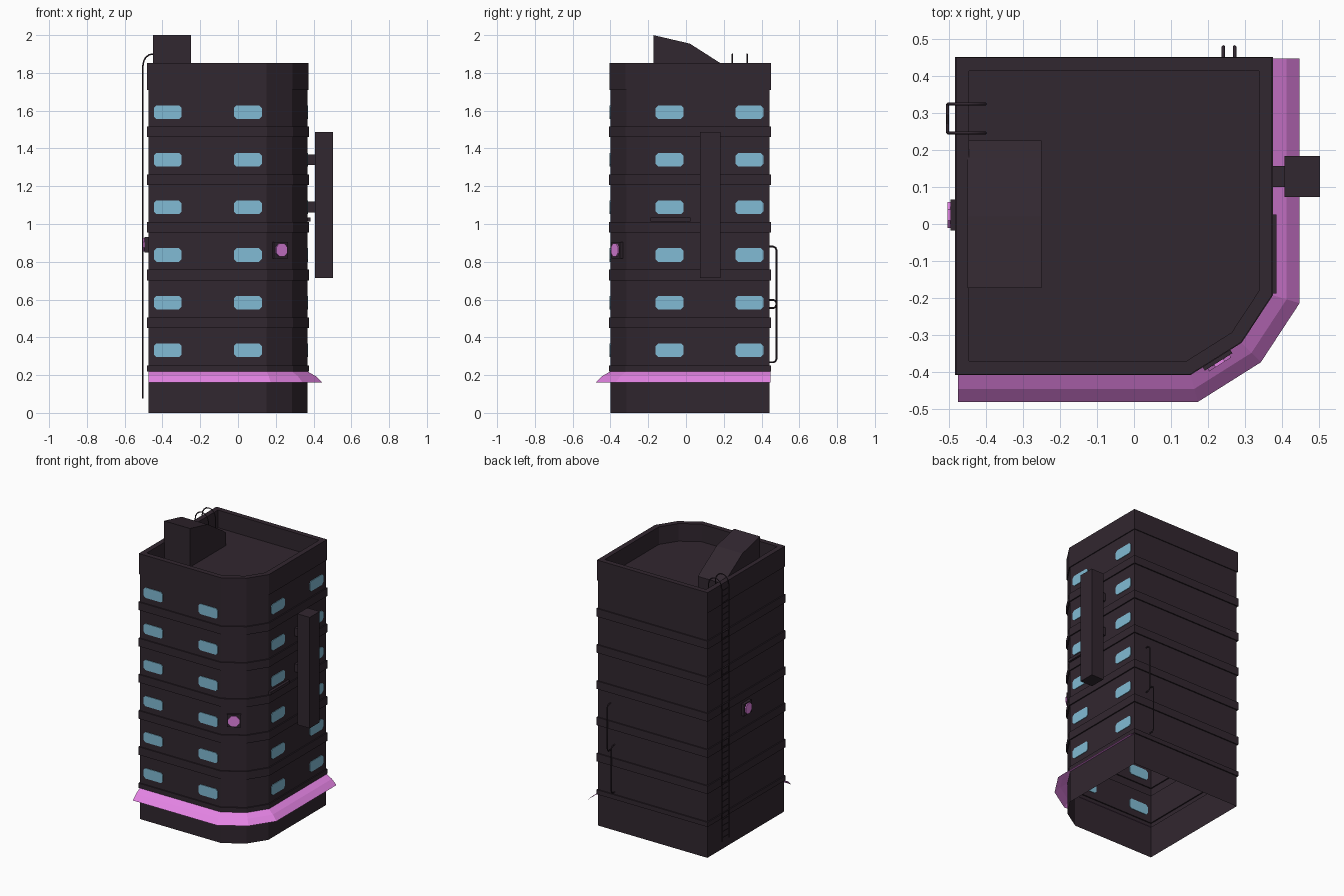
import bpy, bmesh, math
from mathutils import Vector, Matrix

if "Cube" in bpy.data.objects:
    bpy.data.objects.remove(bpy.data.objects["Cube"])


def material(name, col):
    m = bpy.data.materials.new(name)
    m.diffuse_color = (*col, 1)
    m.use_nodes = True
    m.node_tree.nodes["Principled BSDF"].inputs["Base Color"].default_value = m.diffuse_color
    return m


DARK = material("dark plum wall", (0.031, 0.020, 0.029))
BLUE = material("window blue", (0.22, 0.50, 0.66))
PINK = material("neon pink", (0.78, 0.23, 0.78))


def mesh(name, verts, faces, mat, fix=True):
    me = bpy.data.meshes.new(name)
    me.from_pydata([tuple(v) for v in verts], [], faces)
    if fix:
        bm = bmesh.new()
        bm.from_mesh(me)
        bmesh.ops.recalc_face_normals(bm, faces=bm.faces)
        bm.to_mesh(me)
        bm.free()
    me.materials.append(mat)
    ob = bpy.data.objects.new(name, me)
    bpy.context.collection.objects.link(ob)
    return ob


def box(name, x0, x1, y0, y1, z0, z1, mat=DARK):
    v = [(x, y, z) for x in (x0, x1) for y in (y0, y1) for z in (z0, z1)]
    f = [(0, 1, 3, 2), (4, 6, 7, 5), (0, 4, 5, 1), (2, 3, 7, 6), (0, 2, 6, 4), (1, 5, 7, 3)]
    return mesh(name, v, f, mat)


def plate(name, outline, centre, normal, d0, d1, mat):
    """Extrude a (sideways, up) outline along a horizontal normal from d0 to d1."""
    n = Vector(normal).normalized()
    side, up, c = Vector((-n.y, n.x, 0)), Vector((0, 0, 1)), Vector(centre)
    k = len(outline)
    v = [c + side * a + up * b + n * d for d in (d0, d1) for a, b in outline]
    f = [tuple(range(k)), tuple(range(k, 2 * k))]
    f += [(i, (i + 1) % k, k + (i + 1) % k, k + i) for i in range(k)]
    return mesh(name, v, f, mat)


def rect(w, h):
    return [(-w, -h), (w, -h), (w, h), (-w, h)]


def cut_rect(w, h, c):
    return [(-w + c, -h), (w - c, -h), (w, -h + c), (w, h - c),
            (w - c, h), (-w + c, h), (-w, h - c), (-w, -h + c)]


def tubes(name, paths, r):
    cu = bpy.data.curves.new(name, 'CURVE')
    cu.dimensions = '3D'
    cu.bevel_depth = r
    cu.bevel_resolution = 0
    cu.use_fill_caps = True
    for p in paths:
        s = cu.splines.new('POLY')
        s.points.add(len(p) - 1)
        for q, co in zip(s.points, p):
            q.co = (*co, 1)
    cu.materials.append(DARK)
    ob = bpy.data.objects.new(name, cu)
    bpy.context.collection.objects.link(ob)


# Footprint with the front right corner cut in two facets
FOOT = [(-0.475, -0.40), (0.15, -0.40), (0.285, -0.315), (0.367, -0.19), (0.367, 0.443), (-0.475, 0.443)]


def ring(o):
    out = []
    for i, p in enumerate(FOOT):
        p = Vector(p)
        a = (p - Vector(FOOT[i - 1])).normalized()
        b = (Vector(FOOT[(i + 1) % len(FOOT)]) - p).normalized()
        na, nb = Vector((a.y, -a.x)), Vector((b.y, -b.x))
        out.append(p + (na + nb) * (o / (1 + na.dot(nb))))
    return out


# Walls: stacked rings with floor bands, parapet and sunken roof, open below
levels = [(0, 0), (0.22, 0), (0.22, 0.008), (0.252, 0.008), (0.252, 0)]
for i in range(5):
    z = 0.4775 + 0.2525 * i
    levels += [(z - 0.028, 0), (z - 0.028, 0.008), (z + 0.028, 0.008), (z + 0.028, 0)]
levels += [(1.71, 0), (1.71, 0.006), (1.853, 0.006), (1.853, -0.03), (1.73, -0.03)]
verts, faces, n = [], [], len(FOOT)
for k, (z, o) in enumerate(levels):
    verts += [(p.x, p.y, z) for p in ring(o)]
    if k:
        a, b = (k - 1) * n, k * n
        faces += [(a + i, a + (i + 1) % n, b + (i + 1) % n, b + i) for i in range(n)]
faces.append(tuple(range(len(verts) - n, len(verts))))
mesh("building_walls_and_roof", verts, faces, DARK, fix=False)

# Awning along front, corner and right side
verts, faces = [], []
prof = [(-0.002, 0.221), (0.045, 0.194), (0.08, 0.16)]
for o, z in prof:
    for i, p in enumerate(ring(o)[:5]):
        x = -0.475 if i == 0 else p.x
        y = 0.447 if i == 4 else p.y
        verts.append((x, y, z))
for k in range(2):
    faces += [(k * 5 + i, k * 5 + 5 + i, k * 5 + 6 + i, k * 5 + 1 + i) for i in range(4)]
mesh("awning", verts, faces, PINK, fix=False)

# Windows: two columns on the front and two on the right side
win = cut_rect(0.074, 0.036, 0.014)
for r in range(6):
    z = 0.332 + 0.252 * r
    for x in (-0.372, 0.052):
        plate("front_window", win, (x, -0.40, z), (0, -1, 0), -0.004, 0.004, BLUE)
    for y in (-0.087, 0.336):
        plate("side_window", win, (0.367, y, z), (1, 0, 0), -0.004, 0.004, BLUE)

# Sloped stair house on the roof
prof = [(-0.173, 1.725), (0.225, 1.725), (0.225, 1.82), (0.18, 1.853), (0.02, 1.955), (-0.173, 2.0)]
verts = [(x, y, z) for x in (-0.45, -0.25) for y, z in prof]
k = len(prof)
mesh("stair_house", verts, [tuple(range(k)), tuple(range(k, 2 * k))] +
     [(i, (i + 1) % k, k + (i + 1) % k, k + i) for i in range(k)], DARK)

# Hanging vertical sign with brackets
box("blade_sign", 0.407, 0.502, 0.073, 0.183, 0.713, 1.487)
for z in (1.09, 1.34):
    box("sign_bracket", 0.36, 0.41, 0.10, 0.157, z - 0.028, z + 0.028)

# Thin ledge on the right side
box("side_ledge", 0.36, 0.385, -0.188, 0.025, 1.014, 1.034)

# Corner lamp: dark housing with an octagonal pink lens
cn, cc = (0.533, -0.846, 0), (0.219, -0.357, 0.862)
plate("corner_lamp_housing", rect(0.044, 0.044), cc, cn, -0.01, 0.018, DARK)
octagon = [(0.038 * math.cos(math.pi * (i + 0.5) / 4), 0.038 * math.sin(math.pi * (i + 0.5) / 4)) for i in range(8)]
plate("corner_lamp_lens", octagon, cc, cn, 0.018, 0.026, PINK)

# Left side lamp
lc = (-0.475, 0.024, 0.89)
plate("left_lamp_housing", rect(0.042, 0.042), lc, (-1, 0, 0), -0.01, 0.02, DARK)
plate("left_lamp_lens", octagon, lc, (-1, 0, 0), 0.02, 0.028, PINK)

# Ladder on the left side, hooking over the parapet
rails = []
for y in (0.246, 0.324):
    arc = [(-0.4515 - 0.0515 * math.cos(math.pi * i / 8), y, 1.84 + 0.06 * math.sin(math.pi * i / 8))
           for i in range(9)]
    rails.append([(-0.503, y, 0.075)] + arc + [(-0.40, y, 1.73)])
rungs = [[(-0.503, 0.246, 0.10 + 0.042 * i), (-0.503, 0.324, 0.10 + 0.042 * i)] for i in range(42)]
tubes("ladder", rails + rungs, 0.004)

# Two staple-shaped pipes on the back
pipes = []
for x, z0, z1 in ((0.272, 0.555, 0.88), (0.241, 0.268, 0.598)):
    pipes.append([(x, 0.43, z1), (x, 0.462, z1), (x, 0.474, z1 - 0.006), (x, 0.479, z1 - 0.018),
                  (x, 0.479, z0 + 0.018), (x, 0.474, z0 + 0.006), (x, 0.462, z0), (x, 0.43, z0)])
tubes("back_pipes", pipes, 0.005)
